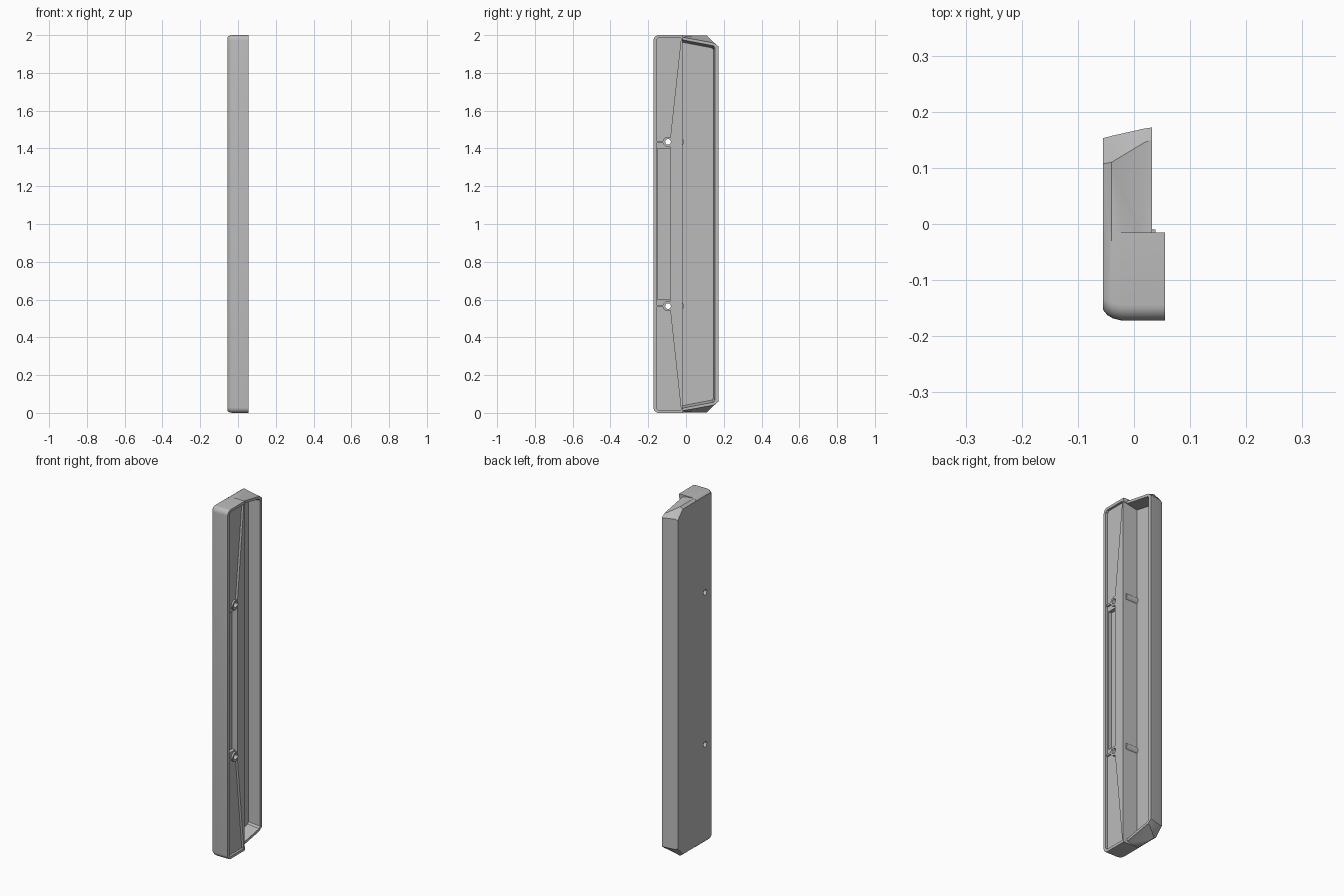
import bpy, bmesh, math

if "Cube" in bpy.data.objects:
    bpy.data.objects.remove(bpy.data.objects["Cube"])

grey = bpy.data.materials.new("plain_grey")
grey.diffuse_color = (0.5, 0.5, 0.5, 1)
grey.use_nodes = True
grey.node_tree.nodes["Principled BSDF"].inputs["Base Color"].default_value = grey.diffuse_color


def loft(name, levels):
    """Closed solid through matching (y, z) outlines placed at x levels."""
    bm = bmesh.new()
    rings = [[bm.verts.new((x, y, z)) for y, z in pts] for x, pts in levels]
    n = len(rings[0])
    for a, b in zip(rings, rings[1:]):
        for i in range(n):
            j = (i + 1) % n
            bm.faces.new((a[i], a[j], b[j], b[i]))
    bm.faces.new(rings[0])
    bm.faces.new(rings[-1])
    bmesh.ops.triangulate(bm, faces=[f for f in bm.faces if len(f.verts) == 4])
    bmesh.ops.recalc_face_normals(bm, faces=bm.faces)
    me = bpy.data.meshes.new(name)
    bm.to_mesh(me)
    bm.free()
    ob = bpy.data.objects.new(name, me)
    bpy.context.collection.objects.link(ob)
    me.materials.append(grey)
    return ob


def mirrored(top):
    """Complete an upper half outline by mirroring it about z = 1."""
    return top + [(y, 2 - z) for y, z in reversed(top)]


def cylinder(name, y, z, r, x0, x1, n=24):
    pts = [(y + r * math.cos(2 * math.pi * i / n),
            z + r * math.sin(2 * math.pi * i / n)) for i in range(n)]
    return loft(name, [(x0, pts), (x1, pts)])


def box(name, x0, x1, y0, y1, z0, z1):
    pts = [(y0, z0), (y1, z0), (y1, z1), (y0, z1)]
    return loft(name, [(x0, pts), (x1, pts)])


def combine(target, tool, operation):
    mod = target.modifiers.new(operation.lower(), 'BOOLEAN')
    mod.operation = operation
    mod.solver = 'EXACT'
    mod.object = tool
    bpy.context.view_layer.objects.active = target
    bpy.ops.object.modifier_apply(modifier=mod.name)
    bpy.data.objects.remove(tool)


def rounded_front(y0, y1, top, r):
    """Upper half outline with a rounded front corner."""
    arc = [(y0 + r - r * math.cos(a), top - r + r * math.sin(a))
           for a in [i * math.pi / 12 for i in range(7)]]
    return mirrored(arc + [(y1, top)])


# Front block with a rounded left front edge
housing = loft("housing", [
    (-0.055, rounded_front(-0.153, -0.015, 1.988, 0.022)),
    (-0.048, rounded_front(-0.162, -0.015, 1.995, 0.025)),
    (-0.038, rounded_front(-0.168, -0.015, 1.999, 0.027)),
    (-0.022, rounded_front(-0.172, -0.015, 2.0, 0.028)),
    (0.055, rounded_front(-0.172, -0.015, 2.0, 0.028))])

# Rear tray with chamfered corners and sloping ends
rear = loft("rear_tray", [
    (-0.055, mirrored([(-0.03, 1.988), (0.107, 1.988), (0.153, 1.94)])),
    (-0.040, mirrored([(-0.03, 1.999), (0.11, 1.999), (0.157, 1.945)])),
    (0.018, mirrored([(-0.03, 1.993), (0.145, 1.963), (0.170, 1.942)])),
    (0.032, mirrored([(-0.03, 1.991), (0.150, 1.958), (0.172, 1.940)]))])
combine(housing, rear, 'UNION')

# Deep rear pocket
pocket = loft("rear_pocket", [
    (-0.035, mirrored([(-0.019, 1.962), (0.138, 1.932), (0.146, 1.922)])),
    (0.07, mirrored([(-0.019, 1.982), (0.149, 1.950), (0.157, 1.940)]))])
combine(housing, pocket, 'DIFFERENCE')

# Shallow front recess bounded by the slanted ridge
recess = loft("front_recess", [
    (x, mirrored([(-0.156, 1.40), (-0.156, 1.975), (-0.146, 1.985),
                  (-0.026, 1.985), (-0.085, 1.44)]))
    for x in (0.042, 0.07)])
combine(housing, recess, 'DIFFERENCE')

# Deeper slot along the middle of the front recess
combine(housing, box("middle_slot", 0.022, 0.06, -0.150, -0.085, 0.60, 1.40),
        'DIFFERENCE')

for z in (0.565, 1.435):
    # Screw boss, its rib and the bulge on the dividing wall
    combine(housing, cylinder("boss", -0.095, z, 0.027, 0.0, 0.052), 'UNION')
    combine(housing, box("rib", 0.03, 0.051, -0.165, -0.11, z - 0.005, z + 0.005),
            'UNION')
    combine(housing, cylinder("bulge", -0.031, z, 0.021, -0.045, 0.038), 'UNION')
    # Screw hole through to the back
    combine(housing, cylinder("hole", -0.095, z, 0.015, -0.08, 0.08), 'DIFFERENCE')

# Smooth the rounded parts and keep the edges sharp
bpy.ops.object.select_all(action='DESELECT')
housing.select_set(True)
bpy.context.view_layer.objects.active = housing
bpy.ops.object.shade_smooth_by_angle(angle=math.radians(30))
